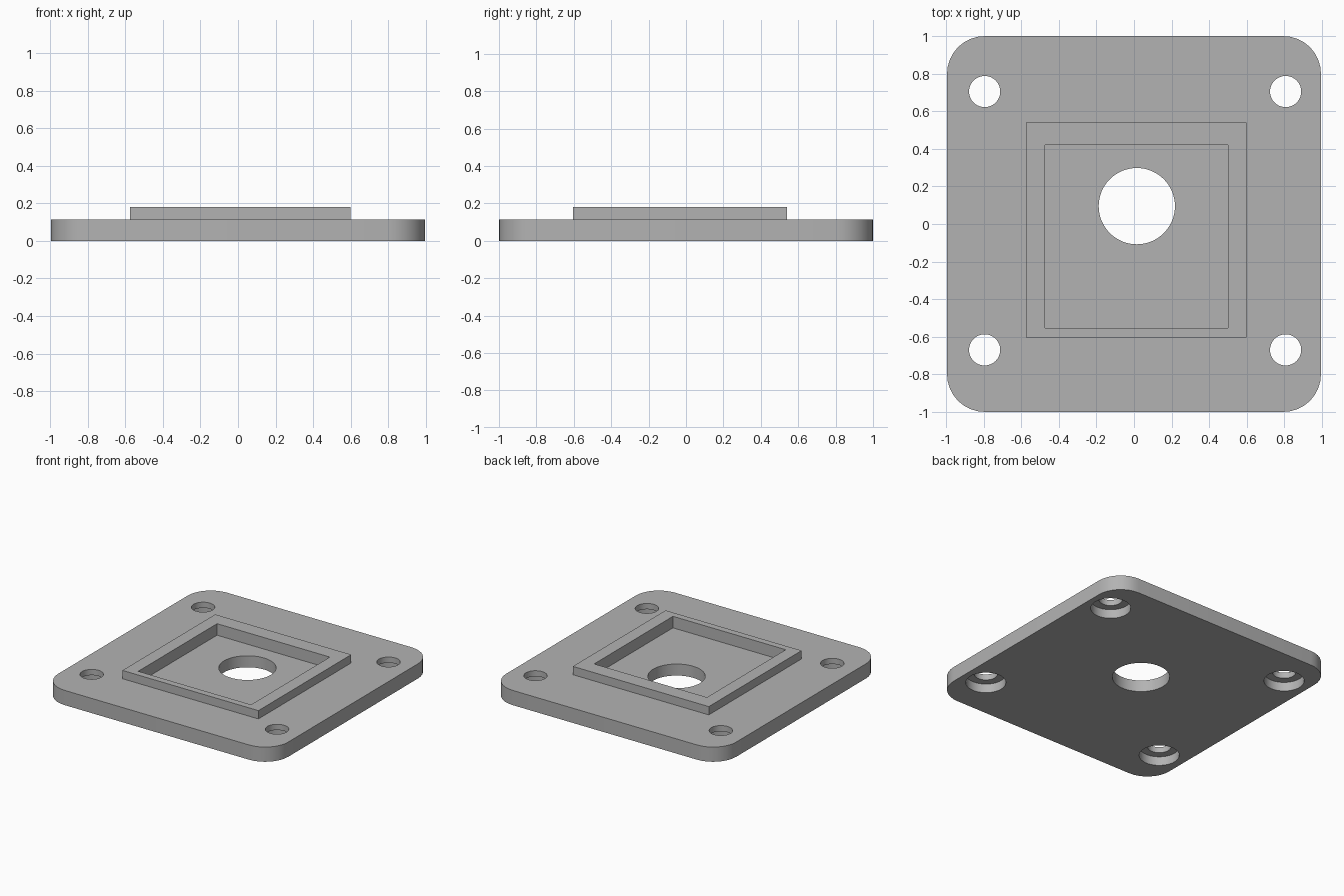
import bpy
import bmesh
import math

cube = bpy.data.objects.get("Cube")
if cube:
    bpy.data.objects.remove(cube, do_unlink=True)

grey = bpy.data.materials.new("plain grey")
grey.use_nodes = True
grey.diffuse_color = (0.45, 0.45, 0.45, 1)
grey.node_tree.nodes["Principled BSDF"].inputs["Base Color"].default_value = (0.45, 0.45, 0.45, 1)


def prism(name, outline, z0, z1):
    """Extrude a closed outline between two heights."""
    bm = bmesh.new()
    base = bm.faces.new([bm.verts.new((x, y, z0)) for x, y in outline])
    top = bmesh.ops.extrude_face_region(bm, geom=[base])["geom"]
    verts = [g for g in top if isinstance(g, bmesh.types.BMVert)]
    bmesh.ops.translate(bm, verts=verts, vec=(0, 0, z1 - z0))
    bmesh.ops.recalc_face_normals(bm, faces=bm.faces)
    mesh = bpy.data.meshes.new(name)
    bm.to_mesh(mesh)
    bm.free()
    mesh.materials.append(grey)
    obj = bpy.data.objects.new(name, mesh)
    bpy.context.collection.objects.link(obj)
    return obj


def rectangle(x0, x1, y0, y1):
    return [(x0, y0), (x1, y0), (x1, y1), (x0, y1)]


def circle(cx, cy, r, n=48):
    return [(cx + r * math.cos(math.tau * i / n), cy + r * math.sin(math.tau * i / n))
            for i in range(n)]


def rounded(hx, hy, r, n=8):
    points = []
    for quarter, (sx, sy) in enumerate([(1, 1), (-1, 1), (-1, -1), (1, -1)]):
        for i in range(n + 1):
            a = (quarter + i / n) * math.pi / 2
            points.append((sx * (hx - r) + r * math.cos(a), sy * (hy - r) + r * math.sin(a)))
    return points


def combine(target, other, operation):
    """Apply a boolean and remove the helper."""
    mod = target.modifiers.new(operation, 'BOOLEAN')
    mod.operation = operation
    mod.solver = 'EXACT'
    mod.object = other
    bpy.context.view_layer.objects.active = target
    bpy.ops.object.modifier_apply(modifier=mod.name)
    bpy.data.objects.remove(other, do_unlink=True)


# Base plate with the raised square rim
T, RIM_TOP, FLOOR = 0.115, 0.18, 0.09
plate = prism("mounting_plate", rounded(0.995, 1.0, 0.2), 0, T)
combine(plate, prism("raised_rim", rectangle(-0.575, 0.6, -0.605, 0.54), 0.05, RIM_TOP), 'UNION')

# Square pocket and the central bore
combine(plate, prism("pocket", rectangle(-0.475, 0.5, -0.553, 0.42), FLOOR, 0.3), 'DIFFERENCE')
combine(plate, prism("bore", circle(0.015, 0.095, 0.203, 64), -0.1, 0.3), 'DIFFERENCE')

# Screw holes, counterbored from below
for x in (-0.795, 0.807):
    for y in (-0.67, 0.705):
        combine(plate, prism("screw_hole", circle(x, y, 0.083), -0.1, 0.3), 'DIFFERENCE')
        combine(plate, prism("counterbore", circle(x, y, 0.142), -0.1, 0.07), 'DIFFERENCE')

# Smooth round walls, sharp edges
bpy.ops.object.select_all(action='DESELECT')
plate.select_set(True)
bpy.context.view_layer.objects.active = plate
bpy.ops.object.shade_smooth_by_angle(angle=math.radians(30))
